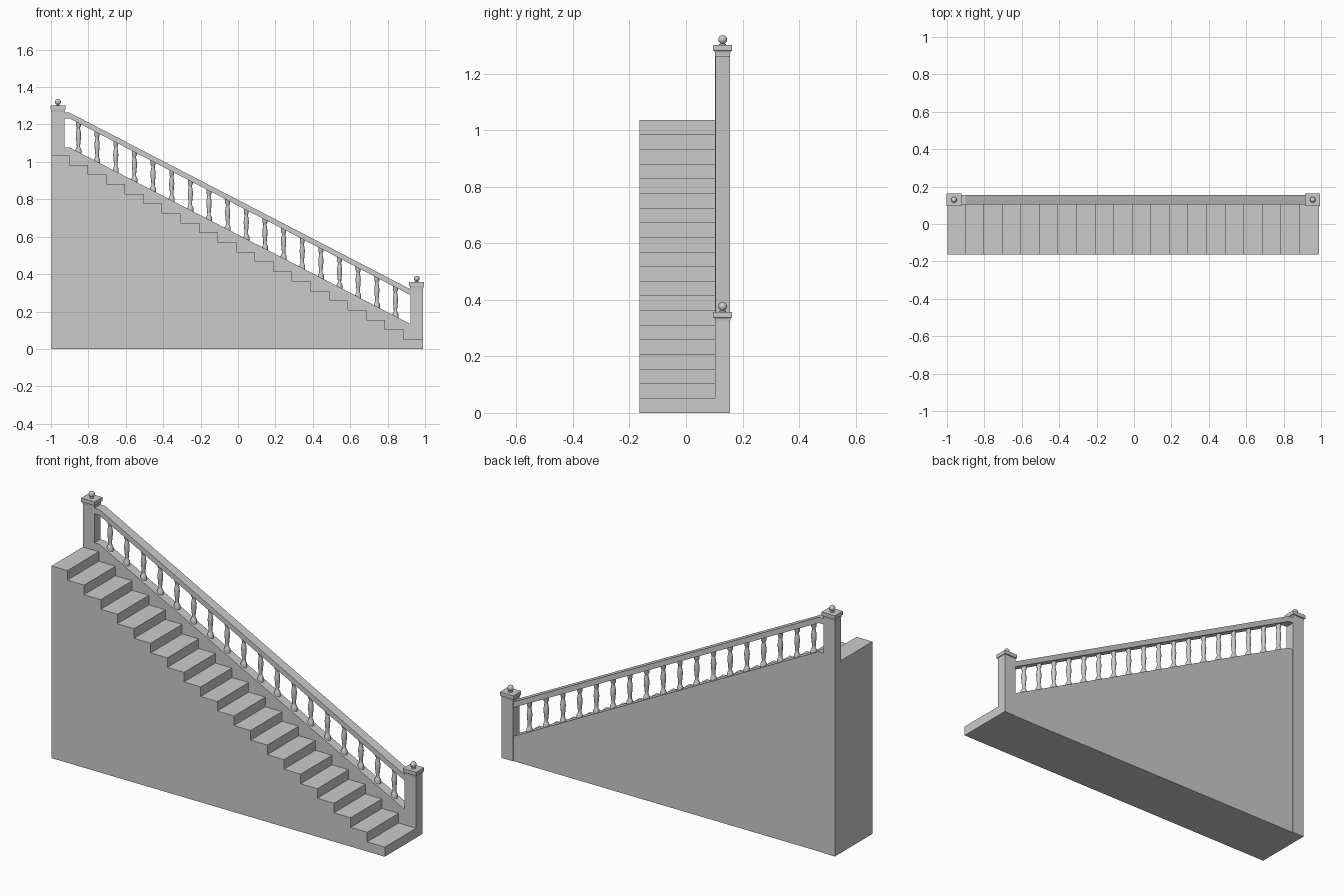
import bpy, bmesh, math

if "Cube" in bpy.data.objects:
    bpy.data.objects.remove(bpy.data.objects["Cube"])

X0, X1 = -0.997, 0.99
Y0, YW, Y1 = -0.164, 0.103, 0.156      # tread side, wall inner face, wall outer face
YC = (YW + Y1) / 2
STEPS, RUN, RISE = 20, 0.0993, 0.0518
SLOPE = 0.518


def finish(name, bm):
    bmesh.ops.recalc_face_normals(bm, faces=bm.faces[:])
    me = bpy.data.meshes.new(name)
    bm.to_mesh(me)
    bm.free()
    ob = bpy.data.objects.new(name, me)
    bpy.context.collection.objects.link(ob)
    return ob


def extrude_xz(name, pts, y0, y1):
    bm = bmesh.new()
    f = bm.faces.new([bm.verts.new((x, y0, z)) for x, z in pts])
    r = bmesh.ops.extrude_face_region(bm, geom=[f])
    vs = [g for g in r['geom'] if isinstance(g, bmesh.types.BMVert)]
    bmesh.ops.translate(bm, verts=vs, vec=(0, y1 - y0, 0))
    return finish(name, bm)


def lathe(name, profile, x, n):
    bm = bmesh.new()
    rings = [[bm.verts.new((x + r * math.cos(2 * math.pi * i / n),
                            YC + r * math.sin(2 * math.pi * i / n), z)) for i in range(n)]
             for r, z in profile]
    for a, b in zip(rings, rings[1:]):
        for i in range(n):
            j = (i + 1) % n
            bm.faces.new((a[i], a[j], b[j], b[i])).smooth = True
    bm.faces.new(rings[0])
    bm.faces.new(rings[-1])
    ob = finish(name, bm)
    ob.data.set_sharp_from_angle(angle=math.radians(40))
    return ob


def square_stack(name, x, profile):
    # square sections (half x, half y, z) joined upwards
    bm = bmesh.new()
    rings = [[bm.verts.new((x + sx * hx, YC + sy * hy, z))
              for sx, sy in ((-1, -1), (1, -1), (1, 1), (-1, 1))] for hx, hy, z in profile]
    for a, b in zip(rings, rings[1:]):
        for i in range(4):
            j = (i + 1) % 4
            bm.faces.new((a[i], a[j], b[j], b[i]))
    bm.faces.new(rings[0])
    bm.faces.new(rings[-1])
    return finish(name, bm)


# solid flight of steps
pts = [(X0, 0), (X0, STEPS * RISE)]
for i in range(STEPS):
    z = (STEPS - i) * RISE
    x = -0.902 + i * RUN if i < STEPS - 1 else X1
    pts += [(x, z), (x, z - RISE)]
extrude_xz("steps", pts, Y0, YW)


def wall_top(x):
    return 1.077 - SLOPE * (x + 0.9)


# side wall under the balustrade, with short level start at the top
extrude_xz("side_wall", [(-0.94, 0), (-0.94, 1.077), (-0.9, 1.077),
                         (0.93, wall_top(0.93)), (0.93, 0)], YW, Y1 - 0.003)

# handrail
B, T = 0.155, 0.186
extrude_xz("handrail", [(-0.94, 1.077 + B), (-0.94, 1.077 + T), (-0.9, 1.077 + T),
                        (0.93, wall_top(0.93) + T), (0.93, wall_top(0.93) + B),
                        (-0.9, 1.077 + B)], YW + 0.001, Y1 - 0.001)

# balusters
shape = [(0.016, -0.012), (0.016, 0.012), (0.012, 0.02), (0.009, 0.027), (0.0095, 0.04),
         (0.0125, 0.07), (0.014, 0.09), (0.0125, 0.105), (0.0095, 0.122), (0.009, 0.132),
         (0.013, 0.138), (0.013, 0.168)]
for i in range(18):
    x = -0.853 + i * 0.0997
    lathe("baluster", [(r, wall_top(x) + z) for r, z in shape], x, 12)

# newel posts with moulded caps and ball finials
HX, HY = 0.0345, (Y1 - YW) / 2
for x, top in ((-0.9625, 1.301), (0.9555, 0.357)):
    square_stack("newel_post", x, [(HX, HY, 0), (HX, HY, top - 0.034),
                                   (HX, HY, top - 0.02)])
    square_stack("newel_cap", x, [(HX, HY, top - 0.034), (HX + 0.002, HY + 0.002, top - 0.021),
                                  (0.04, 0.034, top - 0.02), (0.04, 0.034, top)])
    ball = [(0.012, top), (0.012, top + 0.003), (0.007, top + 0.005)]
    for k in range(1, 9):
        a = -math.pi / 2 + math.pi * (k + 0.5) / 9.5
        ball.append((0.0155 * math.cos(a), top + 0.0195 + 0.0155 * math.sin(a)))
    lathe("finial", ball, x, 16)
